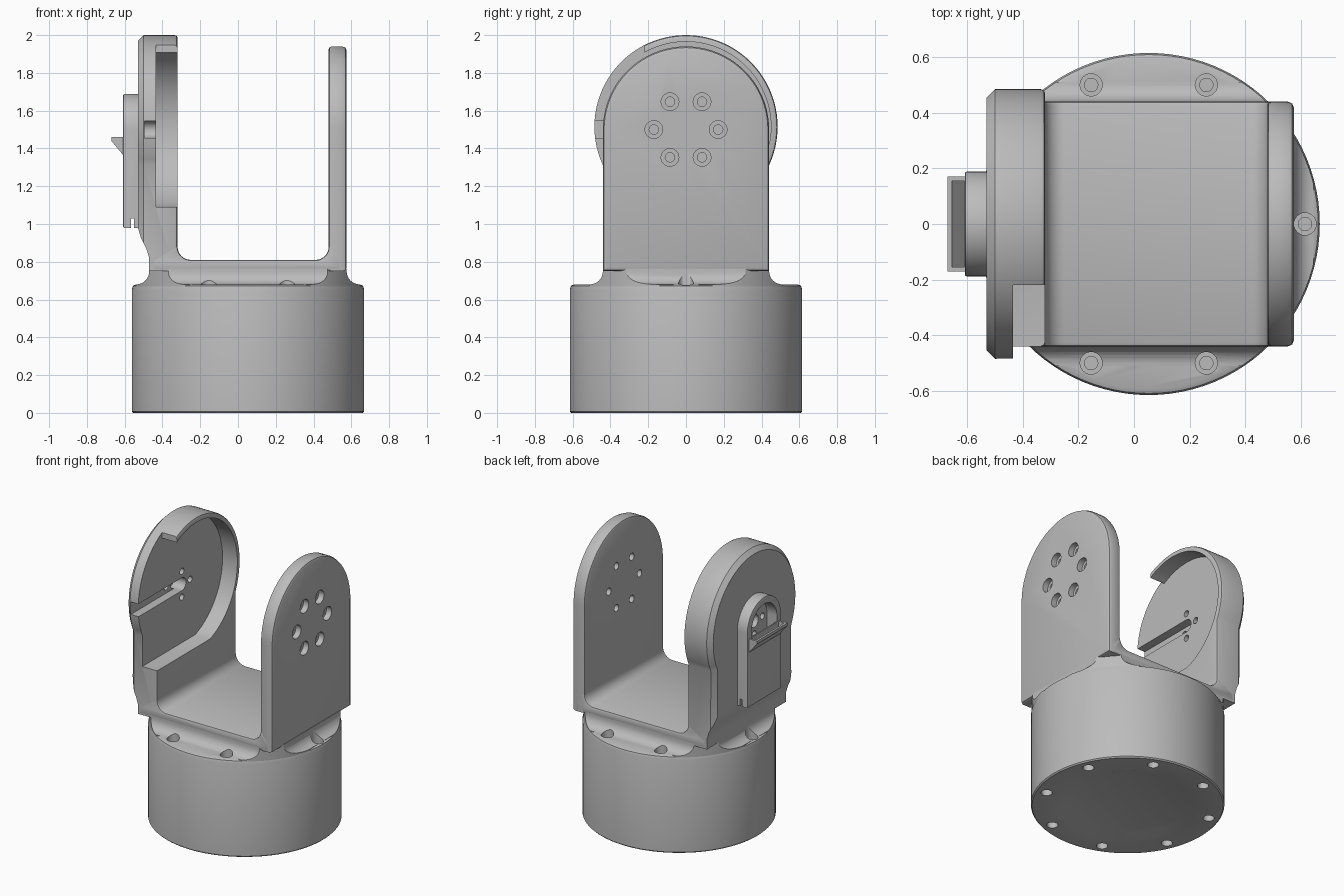
import bpy
import bmesh
from math import sin, cos, pi, radians, sqrt

old = bpy.data.objects.get("Cube")
if old:
    bpy.data.objects.remove(old, do_unlink=True)

grey = bpy.data.materials.new("plain_grey")
grey.use_nodes = True
grey.diffuse_color = (0.5, 0.5, 0.5, 1)
grey.node_tree.nodes["Principled BSDF"].inputs["Base Color"].default_value = (0.5, 0.5, 0.5, 1)

BASE_X = 0.053     # centre of the round base
PIVOT_Z = 1.5      # height of the hinge axis
parts = []


def loft(name, loops, low=0, high=0, low_steps=2):
    """Skin closed loops, cap both ends and optionally bevel the cap rims."""
    bm = bmesh.new()
    rings = [[bm.verts.new(p) for p in loop] for loop in loops]
    n = len(rings[0])
    for a, b in zip(rings, rings[1:]):
        for i in range(n):
            j = (i + 1) % n
            bm.faces.new((a[i], a[j], b[j], b[i]))
    caps = [bm.faces.new(rings[0]), bm.faces.new(rings[-1])]
    bmesh.ops.recalc_face_normals(bm, faces=bm.faces)
    rims = [list(c.edges) for c in caps]
    for rim, width, steps in ((rims[0], low, low_steps), (rims[1], high, 2)):
        if width:
            bmesh.ops.bevel(bm, geom=rim, offset=width, segments=steps,
                            profile=0.5, affect='EDGES')
    mesh = bpy.data.meshes.new(name)
    bm.to_mesh(mesh)
    bm.free()
    mesh.materials.append(grey)
    obj = bpy.data.objects.new(name, mesh)
    bpy.context.collection.objects.link(obj)
    return obj


def prism(name, pts, axis, a, b, **bevels):
    """Extrude a flat outline along an axis from a to b."""
    place = {'x': lambda p, t: (t, p[0], p[1]),
             'y': lambda p, t: (p[0], t, p[1]),
             'z': lambda p, t: (p[0], p[1], t)}[axis]
    return loft(name, [[place(p, t) for p in pts] for t in (a, b)], **bevels)


def arc(cx, cy, r, start, end, steps):
    angles = [radians(start + (end - start) * i / steps) for i in range(steps + 1)]
    return [(cx + r * cos(t), cy + r * sin(t)) for t in angles]


def circle(cx, cy, r, steps=24):
    return arc(cx, cy, r, 0, 360, steps)[:-1]


def rect(x0, x1, y0, y1):
    return [(x0, y0), (x1, y0), (x1, y1), (x0, y1)]


def arch(half, bottom, centre):
    return [(-half, bottom), (half, bottom)] + arc(0, centre, half, 0, 180, 40)


def combine(obj, *cutter_args, mode='DIFFERENCE'):
    """Boolean a prism cutter into an object and discard the cutter."""
    cutter = prism("cutter", *cutter_args)
    cutter.hide_render = True
    mod = obj.modifiers.new("cut", 'BOOLEAN')
    mod.operation, mod.object, mod.solver = mode, cutter, 'EXACT'
    deps = bpy.context.evaluated_depsgraph_get()
    mesh = bpy.data.meshes.new_from_object(obj.evaluated_get(deps))
    obj.modifiers.clear()
    obj.data = mesh
    bpy.data.objects.remove(cutter, do_unlink=True)


# Round base with a shallow dished underside
profile = [(0.385, 0.02), (0.444, 0), (0.607, 0), (0.615, 0.008),
           (0.615, 0.655), (0.609, 0.673), (0.592, 0.68)]
base = loft("round_base", [[(x, y, z) for x, y in circle(BASE_X, 0, r, 96)]
                           for r, z in profile])

# Flared foot that blends the bracket into the base
FLARE = 0.07
flare = [(FLARE, 0.6)]
flare += [(FLARE * (1 - sin(i * pi / 16)), 0.75 - FLARE * cos(i * pi / 16)) for i in range(9)]
flare += [(0, 0.765)]
foot = loft("flared_foot", [[(x, y, z) for x, y in
                             rect(-0.47 - o, 0.575 + o, -0.44 - o, 0.44 + o)]
                            for o, z in flare])
combine(foot, circle(BASE_X, 0, 0.61, 96), 'z', 0.5, 0.9, mode='INTERSECT')

# Screw holes in the base, above and below
for dx, y in ((0.207, 0.5), (-0.207, 0.5), (0.207, -0.5), (-0.207, -0.5), (0.562, 0), (-0.562, 0)):
    combine(base, circle(BASE_X + dx, y, 0.04), 'z', 0.63, 0.9)
    combine(base, circle(BASE_X + dx, y, 0.024), 'z', 0.5, 0.64)
    combine(foot, circle(BASE_X + dx, y, 0.04), 'z', 0.5, 0.9)
for i in range(8):
    t = radians(22.5 + 45 * i)
    combine(base, circle(BASE_X + 0.54 * cos(t), 0.54 * sin(t), 0.036), 'z', -0.1, 0.09)
parts += [base, foot]

# Bracket floor with rounded inner corners
floor_pts = ([(-0.46, 0.75), (0.55, 0.75), (0.55, 0.81), (0.50, 0.88)]
             + arc(0.41, 0.88, 0.07, 0, -90, 8)
             + arc(-0.25, 0.88, 0.07, 270, 180, 8)
             + [(-0.34, 0.88), (-0.46, 0.81)])
parts.append(prism("bracket_floor", floor_pts, 'y', -0.44, 0.44, low=0.012, high=0.012))

# Thin arm with six counterbored holes
thin = prism("thin_arm", arch(0.44, 0.75, PIVOT_Z), 'x', 0.48, 0.575, low=0.015, high=0.022)
for i in range(6):
    t = i * pi / 3
    y, z = 0.17 * cos(t), PIVOT_Z + 0.17 * sin(t)
    combine(thin, circle(y, z, 0.047), 'x', 0.535, 0.7)
    combine(thin, circle(y, z, 0.025), 'x', 0.4, 0.6)
parts.append(thin)

# Thick arm: round head on a narrower stem, chamfered outside
HEAD_Z = 1.515
outline = [(-0.44, 0.75), (0.44, 0.75)] + arc(0, HEAD_Z, 0.485, -25, 205, 56)
thick = prism("thick_arm", outline, 'x', -0.53, -0.32, low=0.03, low_steps=1, high=0.015)

# Stem stepping inwards near the floor
combine(thick, [(-0.7, 0.7), (-0.47, 0.7), (-0.47, 0.82), (-0.485, 0.87),
                (-0.515, 0.93), (-0.53, 0.98), (-0.7, 0.98)], 'y', -1, 1)

# Round pocket opening to the front
POCKET = 0.45
pocket = ([(-0.7, 1.09)] + arc(0, HEAD_Z, POCKET, -70.8, 119.3, 48)
          + [(-0.22, 2.2), (-0.7, 2.2)])
combine(thick, pocket, 'x', -0.435, -0.1)

# Cable slot, centre hole and four small holes
combine(thick, rect(-0.7, 0, 1.455, 1.545), 'x', -0.495, -0.3)
combine(thick, circle(0, PIVOT_Z, 0.045), 'x', -0.7, -0.3)
for dy, dz in ((0.09, 0), (-0.09, 0), (0, 0.09), (0, -0.09)):
    combine(thick, circle(dy, PIVOT_Z + dz, 0.022, 16), 'x', -0.7, -0.3)
parts.append(thick)

# Cable cover with an arched window and a groove by its lower end
cover = prism("cable_cover", arch(0.188, 0.98, PIVOT_Z), 'x', -0.608, -0.525, low=0.006)
combine(cover, arch(0.14, 1.4, PIVOT_Z), 'x', -0.8, -0.4)
combine(cover, rect(-0.566, -0.55, 0.9, 1.03), 'y', -1, 1)
parts.append(cover)

# Open-topped scoop below the window
scoop = prism("cover_scoop", [(-0.6, 1.355), (-0.67, 1.44), (-0.67, 1.46), (-0.6, 1.46)],
              'y', -0.17, 0.17)
combine(scoop, [(-0.609, 1.385), (-0.655, 1.445), (-0.655, 1.6), (-0.609, 1.6)],
        'y', -0.155, 0.155)
parts.append(scoop)

# Smooth the curved surfaces, keep the edges crisp
bpy.ops.object.select_all(action='DESELECT')
for part in parts:
    part.select_set(True)
bpy.context.view_layer.objects.active = parts[0]
bpy.ops.object.shade_smooth_by_angle(angle=radians(30))
